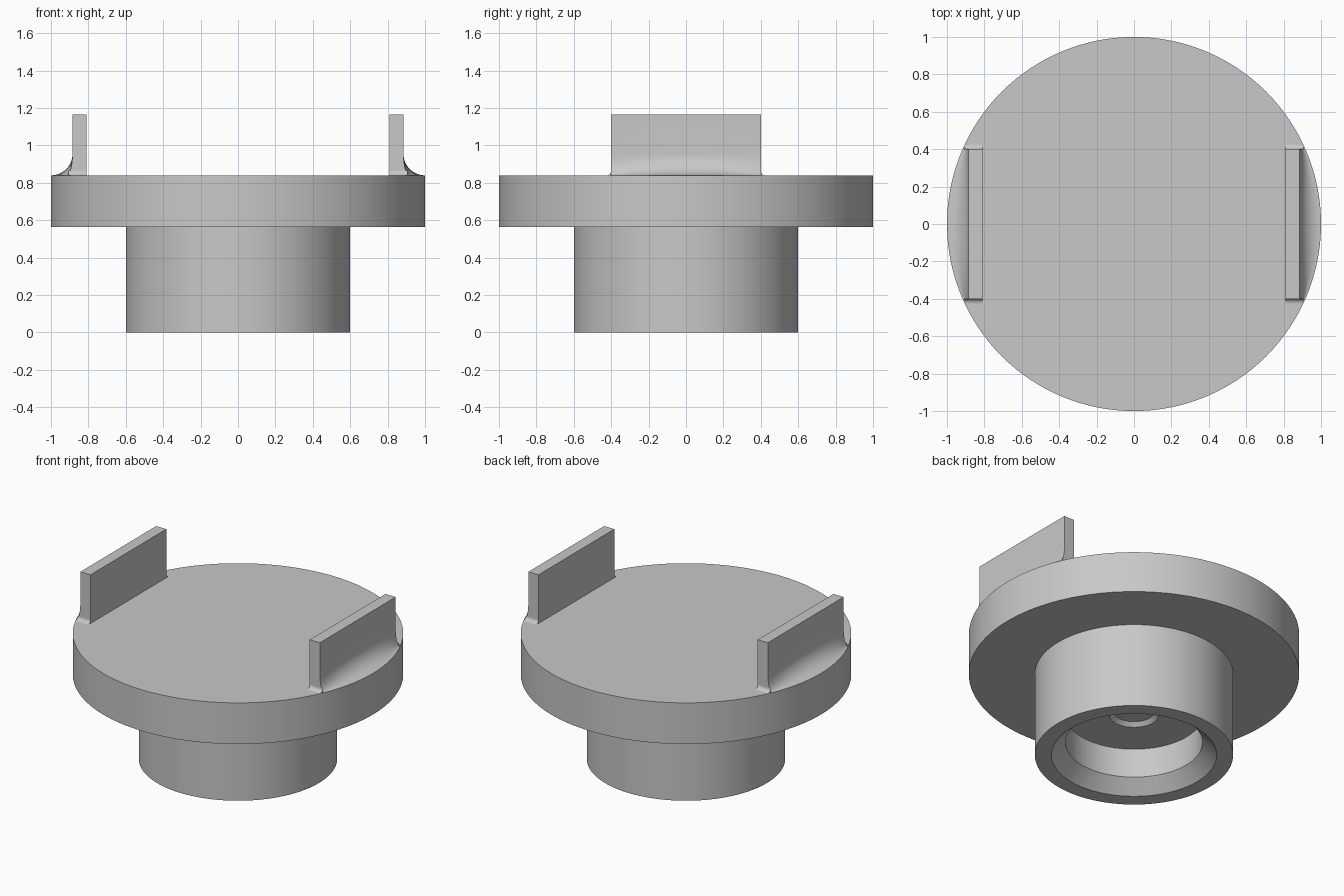
import bpy, bmesh
from math import pi, cos, sin, sqrt

cube = bpy.data.objects.get("Cube")
if cube:
    bpy.data.objects.remove(cube, do_unlink=True)

grey = bpy.data.materials.new("plain grey")
grey.use_nodes = True
grey.diffuse_color = (0.58, 0.58, 0.58, 1)
grey.node_tree.nodes["Principled BSDF"].inputs["Base Color"].default_value = (0.58, 0.58, 0.58, 1)

TOP = 0.84                    # upper face of the flange
INNER, OUTER = 0.81, 0.885    # tab wall faces
HALF, FLARE = 0.4, 0.025      # tab half length, end fillet size
FILLET = 0.115                # height of the outer fillet


def finish(name, bm):
    bmesh.ops.remove_doubles(bm, verts=bm.verts, dist=1e-5)
    bmesh.ops.recalc_face_normals(bm, faces=bm.faces)
    mesh = bpy.data.meshes.new(name)
    bm.to_mesh(mesh)
    bm.free()
    ob = bpy.data.objects.new(name, mesh)
    bpy.context.collection.objects.link(ob)
    mesh.materials.append(grey)
    bpy.ops.object.select_all(action="DESELECT")
    ob.select_set(True)
    bpy.context.view_layer.objects.active = ob
    bpy.ops.object.shade_smooth_by_angle(angle=pi / 7)
    return ob


def lathe(name, profile, steps=128):
    bm = bmesh.new()
    vs = [bm.verts.new((r, 0, z)) for r, z in profile]
    edges = [bm.edges.new(pair) for pair in zip(vs, vs[1:])]
    bmesh.ops.spin(bm, geom=vs + edges, cent=(0, 0, 0), axis=(0, 0, 1),
                   angle=2 * pi, steps=steps, use_merge=True)
    return finish(name, bm)


def loft(bm, sections):
    """Skin a row of closed sections and cap both ends."""
    rings = [[bm.verts.new(p) for p in s] for s in sections]
    n = len(rings[0])
    for a, b in zip(rings, rings[1:]):
        for i in range(n):
            j = (i + 1) % n
            bm.faces.new((a[i], a[j], b[j], b[i]))
    bm.faces.new(rings[0])
    bm.faces.new(rings[-1])


def rim(y):
    return sqrt(1 - y * y)


# Flange and stem, with a chamfered bore and a small centre recess
lathe("flanged_body", [
    (0, TOP), (1, TOP), (1, 0.565), (0.6, 0.565), (0.6, 0),
    (0.5, 0), (0.415, 0.085), (0.415, 0.28),
    (0.15, 0.28), (0.125, 0.305), (0, 0.305)])


def tab_section(y):
    """Upright wall whose outer fillet sweeps down to the flange rim."""
    width = rim(y) - OUTER
    pts = [(INNER, y, TOP), (INNER, y, 1.165), (OUTER, y, 1.165)]
    for i in range(13):
        a = pi / 2 * i / 12
        pts.append((OUTER + width * (1 - cos(a)), y, TOP + FILLET * (1 - sin(a))))
    return pts


def end_flare(x, side):
    """Small fillet between a tab end and the flange."""
    pts = [(x, side * HALF, TOP)]
    for i in range(7):
        a = pi / 2 * i / 6
        pts.append((x, side * (HALF + FLARE * (1 - cos(a))), TOP + FLARE * (1 - sin(a))))
    return pts


# Matching tabs on the left and right
for name, sx in (("left_tab", 1), ("right_tab", -1)):
    bm = bmesh.new()
    loft(bm, [tab_section(HALF * (i / 12 - 1)) for i in range(25)])
    for side in (-1, 1):
        loft(bm, [end_flare(x, side) for x in (INNER, rim(HALF + FLARE))])
    bmesh.ops.scale(bm, vec=(sx, 1, 1), verts=bm.verts)
    finish(name, bm)
